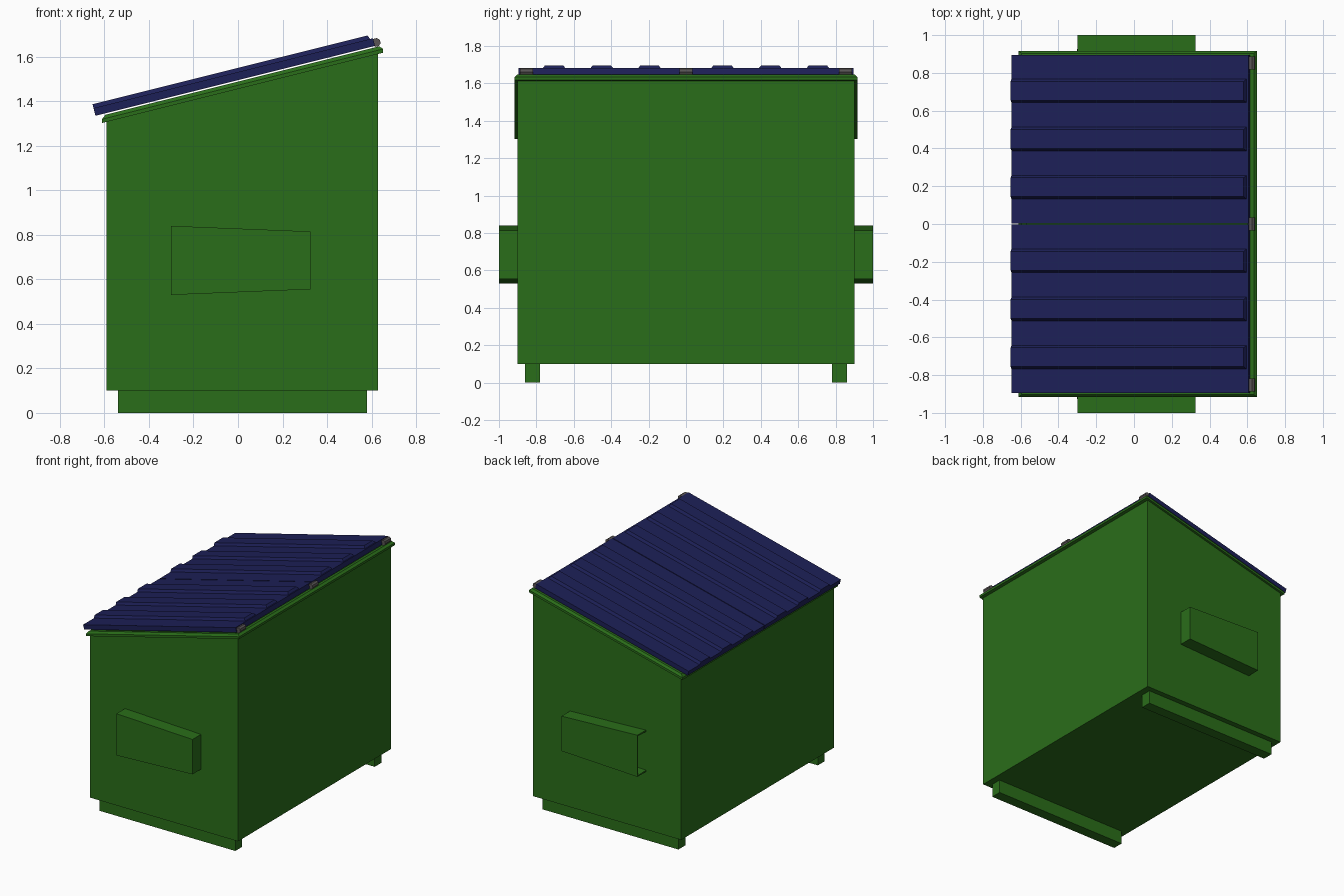
import bpy, bmesh, math

if "Cube" in bpy.data.objects:
    bpy.data.objects.remove(bpy.data.objects["Cube"])

SLOPE = 0.25                      # rise of the top toward +x
ANGLE = math.atan(SLOPE)
X0, X1, Y = -0.59, 0.63, 0.90     # body footprint


def material(name, rgb):
    m = bpy.data.materials.new(name)
    m.diffuse_color = (*rgb, 1)
    m.use_nodes = True
    m.node_tree.nodes["Principled BSDF"].inputs["Base Color"].default_value = m.diffuse_color
    return m


GREEN = material("green_paint", (0.023, 0.155, 0.010))
BLUE = material("blue_plastic", (0.012, 0.014, 0.095))
GREY = material("grey_metal", (0.10, 0.09, 0.09))


def build(name, verts, faces, mat, mirror=False, wall=0):
    bm = bmesh.new()
    vs = [bm.verts.new(v) for v in verts]
    for f in faces:
        bm.faces.new([vs[i] for i in f])
    bmesh.ops.recalc_face_normals(bm, faces=bm.faces)
    me = bpy.data.meshes.new(name)
    bm.to_mesh(me)
    bm.free()
    me.materials.append(mat)
    ob = bpy.data.objects.new(name, me)
    bpy.context.collection.objects.link(ob)
    if wall:
        s = ob.modifiers.new("wall", 'SOLIDIFY')
        s.thickness, s.offset = wall, -1
    if mirror:
        ob.modifiers.new("mirror", 'MIRROR').use_axis = (False, True, False)
    return ob


# Two matching rings of four: bottom 0-3, top 4-7
SIDES = [(i, (i + 1) % 4, (i + 1) % 4 + 4, i + 4) for i in range(4)]
BOX = [(3, 2, 1, 0), (4, 5, 6, 7)] + SIDES


def box(name, x, y, z, mat, **kw):
    ring = [(x[0], y[0]), (x[1], y[0]), (x[1], y[1]), (x[0], y[1])]
    return build(name, [(a, b, c) for c in z for a, b in ring], BOX, mat, **kw)


# Open-topped body with a sloping top edge
ring = [(X0, -Y), (X1, -Y), (X1, Y), (X0, Y)]
build("body", [(x, y, 0.10) for x, y in ring]
      + [(x, y, 1.475 + SLOPE * x) for x, y in ring],
      [(3, 2, 1, 0)] + SIDES, GREEN, wall=0.015)

# Chamfered rim swept around the top edge (outward offset, height)
section = [(-0.02, 0), (0.018, 0), (0.018, 0.017), (0.004, 0.033), (-0.02, 0.033)]
verts, n = [], len(section)
for sx, sy in ((-1, -1), (1, -1), (1, 1), (-1, 1)):
    for off, h in section:
        x = (X1 if sx > 0 else X0) + sx * off * 1.2
        verts.append((x, sy * (Y + off * 0.9), 1.455 + SLOPE * x + h))
faces = [(c * n + i, c * n + (i + 1) % n, (c + 1) % 4 * n + (i + 1) % n, (c + 1) % 4 * n + i)
         for c in range(4) for i in range(n)]
build("rim", verts, faces, GREEN)

# Skids under the two ends
box("skids", (-0.54, 0.58), (0.78, 0.86), (0, 0.10), GREEN, mirror=True)

# Tapered fork pockets, open at the low (-x) end
prof = [(-0.30, 0.53), (0.325, 0.555), (0.325, 0.815), (-0.30, 0.84)]
build("fork_pockets", [(x, y, z) for y in (0.90, 1.0) for x, z in prof],
      [(4, 5, 6, 7)] + SIDES[:3], GREEN, mirror=True, wall=0.012)

# Lid halves with raised ribs, tilted to the slope
lid_parts = [box("lid_halves", (-0.66, 0.634), (0.003, 0.895), (0, 0.035), BLUE, mirror=True)]
for i, c in enumerate((0.195, 0.45, 0.705)):
    low = [(-0.66, c - 0.063), (0.622, c - 0.063), (0.622, c + 0.063), (-0.66, c + 0.063)]
    high = [(-0.66, c - 0.05), (0.612, c - 0.05), (0.612, c + 0.05), (-0.66, c + 0.05)]
    v = [(x, y, 0.034) for x, y in low] + [(x, y, 0.053) for x, y in high]
    lid_parts.append(build(f"lid_ribs_{i + 1}", v, BOX, BLUE, mirror=True))
for ob in lid_parts:
    ob.location.z = 1.495
    ob.rotation_euler.y = -ANGLE

# Hinge knuckles along the high edge
for i, y in enumerate((-0.853, 0, 0.853)):
    bpy.ops.mesh.primitive_cylinder_add(vertices=8, radius=0.02, depth=0.07,
                                        location=(0.621, y, 1.664),
                                        rotation=(math.pi / 2, math.pi / 8 - ANGLE, 0))
    ob = bpy.context.object
    ob.name = f"hinge_{i + 1}"
    ob.data.materials.append(GREY)
